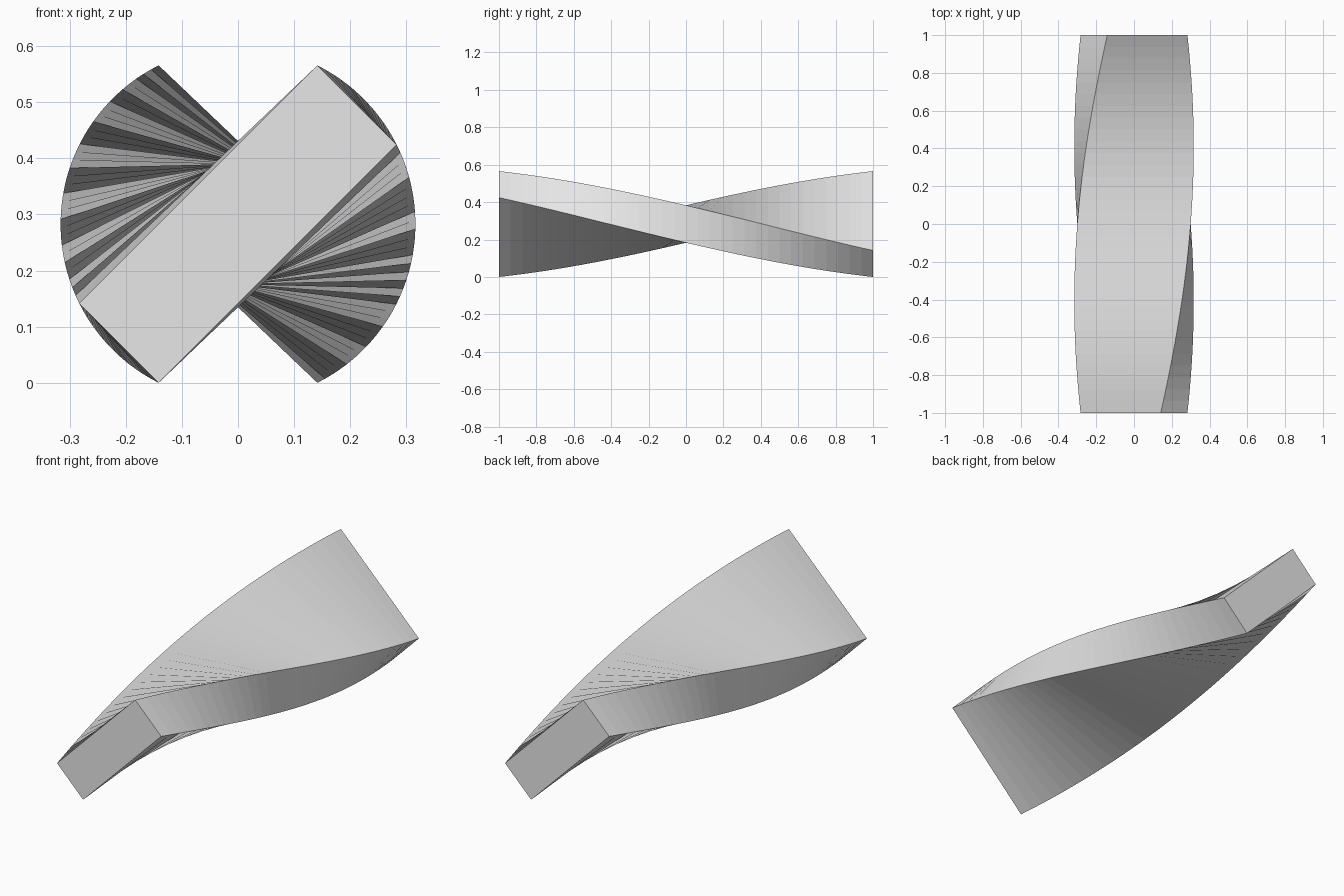
import bpy, bmesh, math
from mathutils import Matrix, Vector

if "Cube" in bpy.data.objects:
    bpy.data.objects.remove(bpy.data.objects["Cube"])

WIDTH, THICK, LENGTH = 0.6, 0.2, 2.0
SEGMENTS = 32
TWIST = math.radians(90)
CENTRE_Z = (WIDTH + THICK) / 2 * math.sin(math.radians(45))

grey = bpy.data.materials.new("light grey")
grey.diffuse_color = (0.8, 0.8, 0.8, 1)
grey.use_nodes = True
grey.node_tree.nodes["Principled BSDF"].inputs["Base Color"].default_value = grey.diffuse_color

# Rectangular profile, extruded along y in steps and turned a quarter turn
bm = bmesh.new()
profile = [Vector((sx * WIDTH / 2, 0, sz * THICK / 2))
           for sx, sz in ((-1, -1), (1, -1), (1, 1), (-1, 1))]
rings = []
for i in range(SEGMENTS + 1):
    t = i / SEGMENTS - 0.5
    turn = Matrix.Rotation(t * TWIST, 4, 'Y')
    offset = Vector((0, t * LENGTH, CENTRE_Z))
    rings.append([bm.verts.new(turn @ p + offset) for p in profile])

# Long sides
for a, b in zip(rings, rings[1:]):
    for k in range(4):
        n = (k + 1) % 4
        bm.faces.new((a[k], a[n], b[n], b[k]))

# End caps
bm.faces.new(rings[0])
bm.faces.new(rings[-1])
bmesh.ops.recalc_face_normals(bm, faces=bm.faces)

mesh = bpy.data.meshes.new("twisted_bar")
bm.to_mesh(mesh)
bm.free()
mesh.materials.append(grey)
bar = bpy.data.objects.new("twisted_bar", mesh)
bpy.context.collection.objects.link(bar)
